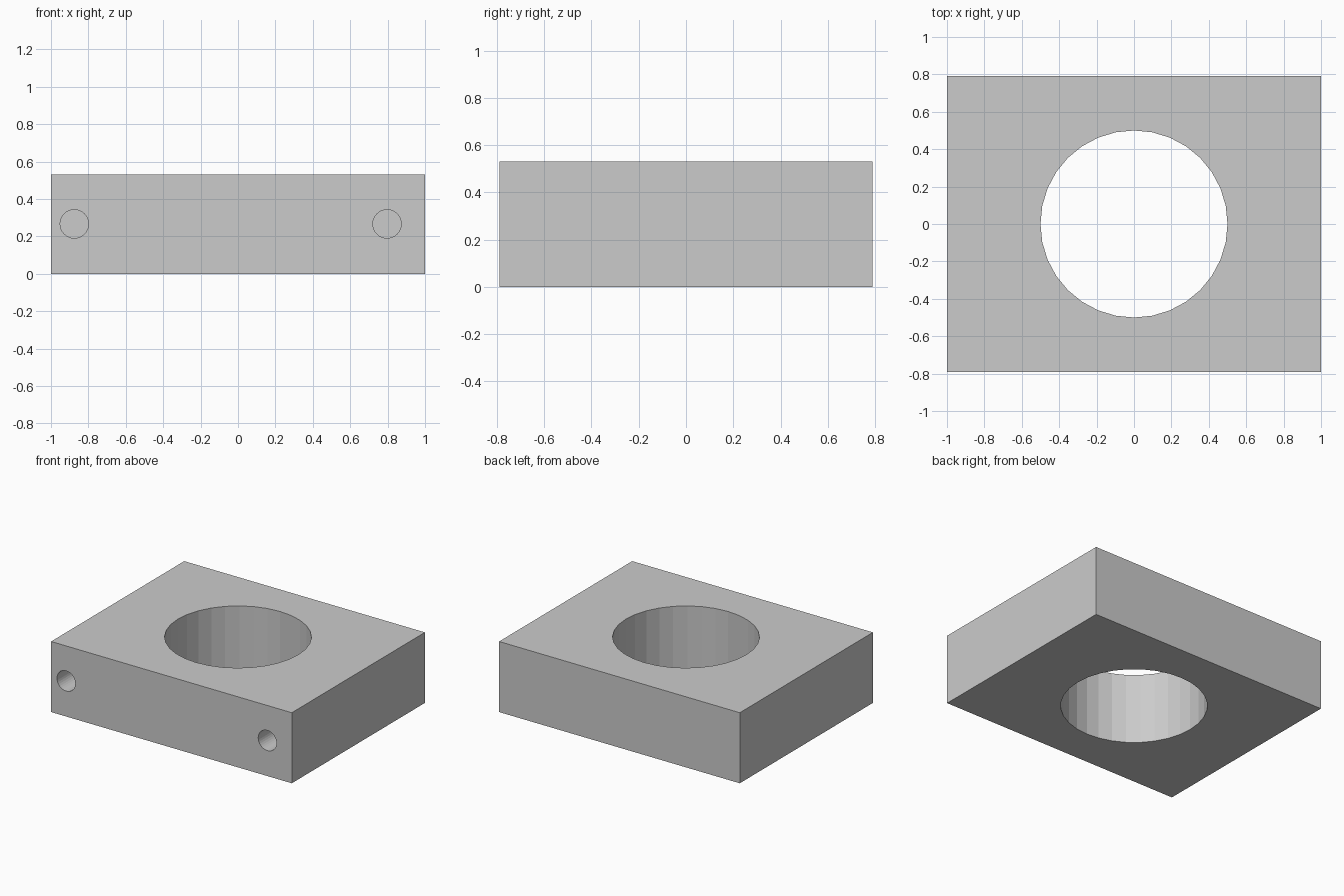
import bpy
import math

if "Cube" in bpy.data.objects:
    bpy.data.objects.remove(bpy.data.objects["Cube"])

WIDTH, DEPTH, HEIGHT = 2.0, 1.58, 0.53
BORE_RADIUS = 0.5
PIN_RADIUS, PIN_DEPTH = 0.076, 0.6

# Rectangular block standing on the ground
bpy.ops.mesh.primitive_cube_add(size=1, location=(0, 0, HEIGHT / 2))
block = bpy.context.object
block.name = "bored_block"
block.scale = (WIDTH, DEPTH, HEIGHT)
bpy.ops.object.transform_apply(location=False, rotation=False, scale=True)


def drill(name, radius, length, sides, location, rotation=(0, 0, 0)):
    """Cut a round hole into the block and remove the cutter."""
    bpy.ops.mesh.primitive_cylinder_add(vertices=sides, radius=radius, depth=length,
                                        location=location, rotation=rotation)
    cutter = bpy.context.object
    cutter.name = name
    cutter.hide_render = True
    cut = block.modifiers.new(name, 'BOOLEAN')
    cut.operation = 'DIFFERENCE'
    cut.solver = 'EXACT'
    cut.object = cutter
    bpy.context.view_layer.objects.active = block
    bpy.ops.object.modifier_apply(modifier=cut.name)
    bpy.data.objects.remove(cutter, do_unlink=True)


# Large vertical through bore
drill("bore_cutter", BORE_RADIUS, HEIGHT * 2, 32, (0, 0, HEIGHT / 2))

# Two blind holes in the front face, slightly off centre
for x in (-0.875, 0.797):
    drill("front_hole_cutter", PIN_RADIUS, PIN_DEPTH * 2, 32,
          (x, -DEPTH / 2, 0.267), (math.pi / 2, 0, 0))
